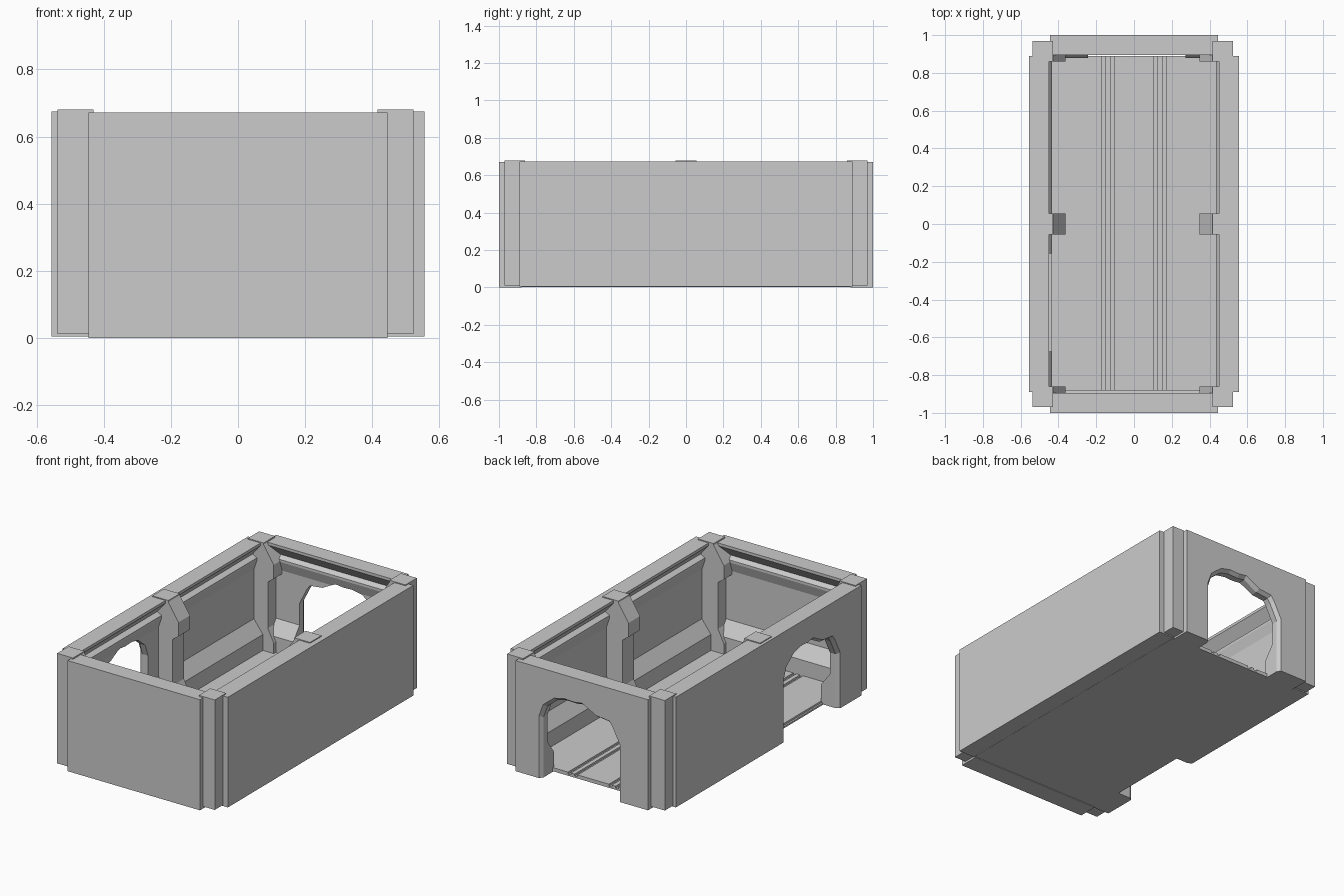
import bpy, bmesh
from mathutils import Matrix, Vector
from math import pi

if "Cube" in bpy.data.objects:
    bpy.data.objects.remove(bpy.data.objects["Cube"])


def loft(name, rings):
    """Closed solid skinned through equal-length rings of points."""
    bm = bmesh.new()
    rows = [[bm.verts.new(p) for p in r] for r in rings]
    n = len(rows[0])
    for a, b in zip(rows, rows[1:]):
        for i in range(n):
            j = (i + 1) % n
            bm.faces.new((a[i], a[j], b[j], b[i]))
    bm.faces.new(rows[0])
    bm.faces.new(rows[-1][::-1])
    bmesh.ops.recalc_face_normals(bm, faces=bm.faces)
    me = bpy.data.meshes.new(name)
    bm.to_mesh(me)
    bm.free()
    ob = bpy.data.objects.new(name, me)
    bpy.context.collection.objects.link(ob)
    return ob


def box(name, x0, x1, y0, y1, z0, z1):
    return loft(name, [[(x0, y0, z), (x1, y0, z), (x1, y1, z), (x0, y1, z)] for z in (z0, z1)])


# Wall section: depth from the outer face, height
WALL = [(0, 0), (.12, 0), (.12, .12), (.06, .2), (.06, .5), (.08, .56), (.08, .575),
        (.05, .59), (.105, .655), (.105, .672), (0, .672)]


def wall(name, u0, u1, dist, turn, z=0):
    """Wall along +y at the given distance, then turned about z."""
    ob = loft(name, [[(u, dist - t, h + (z if i in (0, 1) else z * .5))
                      for i, (t, h) in enumerate(WALL)] for u in (u0, u1)])
    ob.data.transform(Matrix.Rotation(turn, 4, 'Z'))
    return ob


# Broken archway outline: along the wall, height
ARCH = [(.29, -.05), (.29, .38), (.263, .455), (.188, .515), (.12, .53), (.053, .527),
        (0, .535), (-.096, .485), (-.186, .475), (-.208, .445), (-.26, .345), (-.26, -.05)]


def cut_arch(target, dist, centre, turn):
    def ring(depth, shrink):
        return [(centre + u * (1 - shrink), dist - depth, h * (1 - shrink * .6) if h > 0 else h)
                for u, h in ARCH]
    cutter = loft("arch_cutter", [ring(-.02, -.04), ring(.022, .06), ring(.2, .06)])
    cutter.data.transform(Matrix.Rotation(turn, 4, 'Z'))
    cutter.hide_render = True
    mod = target.modifiers.new("archway", 'BOOLEAN')
    mod.operation, mod.object, mod.solver = 'DIFFERENCE', cutter, 'EXACT'
    dg = bpy.context.evaluated_depsgraph_get()
    me = bpy.data.meshes.new_from_object(target.evaluated_get(dg))
    target.modifiers.clear()
    target.data = me
    bpy.data.objects.remove(cutter)


# Four walls, archways in the back and left ones
back = wall("back_wall", -.445, .445, 1.0, 0)
wall("front_wall", -.445, .445, 1.0, pi)
left = wall("left_wall", -.89, .89, .555, pi / 2, .005)
wall("right_wall", -.89, .89, .555, -pi / 2, .005)
cut_arch(back, 1.0, 0, 0)
cut_arch(left, .555, -.43, pi / 2)

# Pillars: inward-facing section with corbel and flared foot
PILLAR = [(.53, .012), (.355, .012), (.355, .09), (.395, .17), (.395, .45), (.355, .48),
          (.355, .565), (.423, .67), (.423, .68), (.53, .68)]
for side, sx in (("left", -1), ("right", 1)):
    for place, y0, y1 in (("front", -.97, -.86), ("middle", -.055, .055), ("back", .86, .97)):
        loft(f"{side}_{place}_pillar",
             [[(sx * x - .007, y, z) for x, z in PILLAR] for y in (y0, y1)])

# Floor slab with long planks separated by grooves
box("floor_slab", -.45, .45, -.89, .89, .004, .014)
for i, (a, b) in enumerate([(-.44, -.17), (-.15, -.125), (-.105, .105), (.125, .15), (.17, .44)]):
    box(f"floor_plank_{i + 1}", a, b, -.89, .89, .013, .026)
